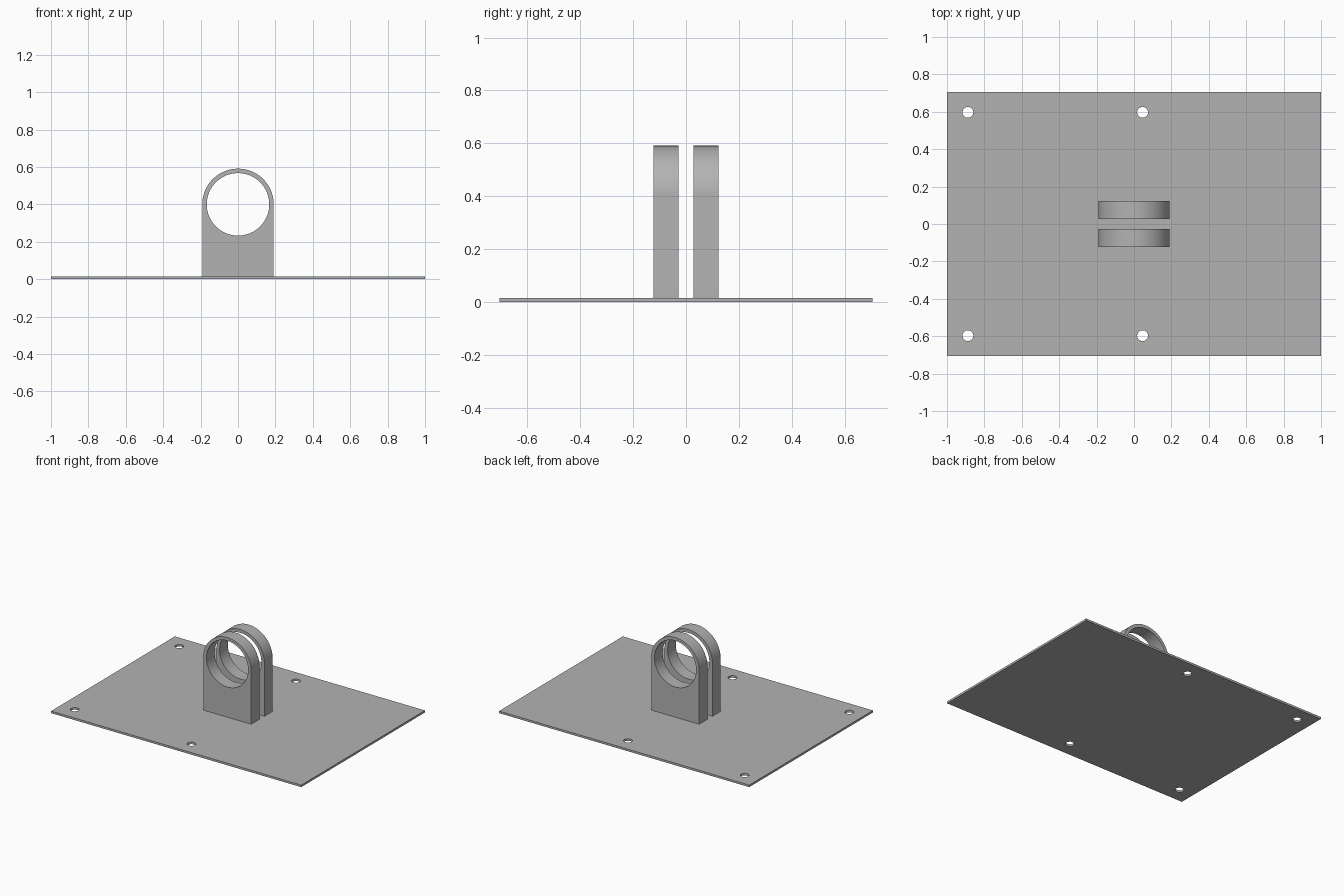
import bpy
import bmesh
from math import pi, sin, cos, radians
from mathutils import Matrix, Vector

cube = bpy.data.objects.get("Cube")
if cube:
    bpy.data.objects.remove(cube, do_unlink=True)

# Single metal colour
GREY = (0.45, 0.45, 0.45, 1)
metal = bpy.data.materials.new("plain grey metal")
metal.use_nodes = True
metal.diffuse_color = GREY
metal.node_tree.nodes["Principled BSDF"].inputs["Base Color"].default_value = GREY

PLATE_X, PLATE_Y, PLATE_T = 1.0, 0.706, 0.015
LUG_R, BORE_R, BORE_Z = 0.191, 0.167, 0.4
LUG_IN, LUG_OUT = 0.028, 0.122
HOLE_R = 0.029


def arc(cx, cy, r, n, sweep=2 * pi):
    """Points round an arc; a full sweep leaves out the repeated end."""
    count = n if sweep == 2 * pi else n + 1
    return [(cx + r * cos(sweep * i / n), cy + r * sin(sweep * i / n))
            for i in range(count)]


def extruded(name, loops, depth, matrix):
    """Fill an outline with holes, then push it along its normal."""
    bm = bmesh.new()
    edges = []
    for loop in loops:
        vs = [bm.verts.new((x, y, 0)) for x, y in loop]
        edges += [bm.edges.new((a, b)) for a, b in zip(vs, vs[1:] + vs[:1])]
    bmesh.ops.triangle_fill(bm, edges=edges, use_beauty=True, normal=(0, 0, 1))
    new = bmesh.ops.extrude_face_region(bm, geom=bm.faces[:])["geom"]
    verts = [g for g in new if isinstance(g, bmesh.types.BMVert)]
    bmesh.ops.translate(bm, verts=verts, vec=Vector((0, 0, depth)))
    bmesh.ops.transform(bm, matrix=matrix, verts=bm.verts[:])
    bmesh.ops.recalc_face_normals(bm, faces=bm.faces[:])
    mesh = bpy.data.meshes.new(name)
    bm.to_mesh(mesh)
    bm.free()
    mesh.materials.append(metal)
    obj = bpy.data.objects.new(name, mesh)
    bpy.context.collection.objects.link(obj)
    bpy.ops.object.select_all(action="DESELECT")
    obj.select_set(True)
    bpy.context.view_layer.objects.active = obj
    bpy.ops.object.shade_smooth_by_angle(angle=radians(30))
    return obj


# Base plate with four bolt holes
outline = [(-PLATE_X, -PLATE_Y), (PLATE_X, -PLATE_Y),
           (PLATE_X, PLATE_Y), (-PLATE_X, PLATE_Y)]
bolt_holes = [arc(x, y, HOLE_R, 32) for x in (-0.888, 0.046) for y in (-0.597, 0.597)]
extruded("base_plate", [outline] + bolt_holes, PLATE_T, Matrix.Identity(4))

# Two round-topped lugs with a large bore, standing across the plate
lug = arc(0, BORE_Z, LUG_R, 48, pi) + [(-LUG_R, PLATE_T), (LUG_R, PLATE_T)]
bore = arc(0, BORE_Z, BORE_R, 80)
upright = Matrix.Rotation(pi / 2, 4, "X")
for name, back in (("front_lug", -LUG_IN), ("back_lug", LUG_OUT)):
    extruded(name, [lug, bore], LUG_OUT - LUG_IN,
             Matrix.Translation((0, back, 0)) @ upright)
